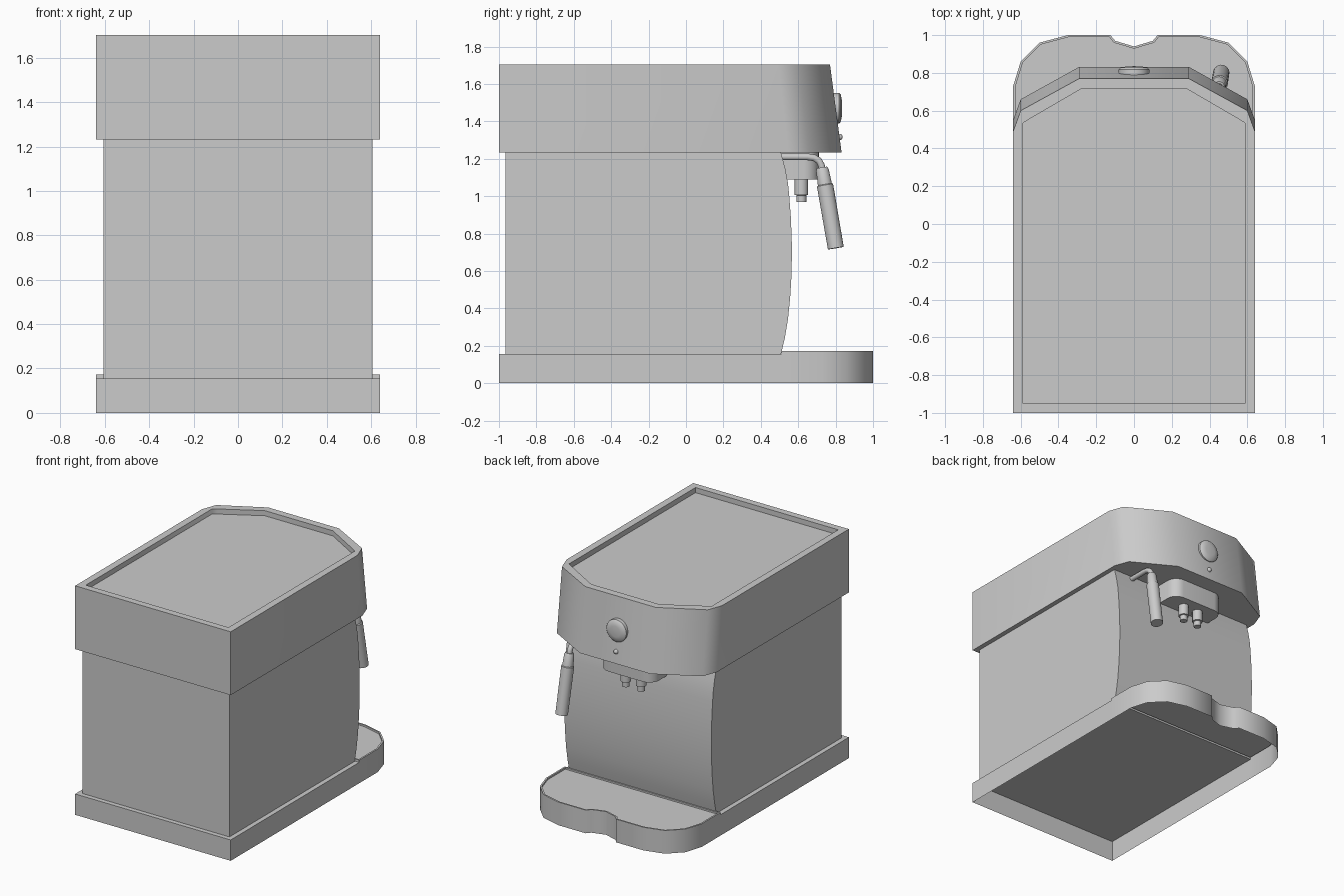
import bpy, bmesh, math
from mathutils import Vector

if "Cube" in bpy.data.objects:
    bpy.data.objects.remove(bpy.data.objects["Cube"])

grey = bpy.data.materials.new("light_grey")
grey.diffuse_color = (0.6, 0.6, 0.6, 1)
grey.use_nodes = True
grey.node_tree.nodes["Principled BSDF"].inputs["Base Color"].default_value = grey.diffuse_color


def finish(name, bm, angle=60):
    bmesh.ops.recalc_face_normals(bm, faces=bm.faces)
    me = bpy.data.meshes.new(name)
    bm.to_mesh(me)
    bm.free()
    me.materials.append(grey)
    ob = bpy.data.objects.new(name, me)
    bpy.context.collection.objects.link(ob)
    bpy.ops.object.select_all(action='DESELECT')
    ob.select_set(True)
    bpy.context.view_layer.objects.active = ob
    bpy.ops.object.shade_smooth_by_angle(angle=math.radians(angle))
    return ob


def mirrored(half):
    """Right half outline, back to front, closed by its left copy."""
    return half + [(-x, y) for x, y in reversed(half) if x > 0]


def loft(name, rings, cap_start=True, open_y=None, angle=60):
    """Skin rings of 3D points; optionally leave out low walls lying at open_y."""
    bm = bmesh.new()
    vs = [[bm.verts.new(p) for p in r] for r in rings]
    n = len(vs[0])
    for a, b in zip(vs, vs[1:]):
        for i in range(n):
            j = (i + 1) % n
            quad = (a[i], a[j], b[j], b[i])
            if open_y is not None and a[i].co.z < 0.1 and all(
                    abs(v.co.y - open_y) < 1e-4 for v in quad):
                continue
            bm.faces.new(quad)
    if cap_start:
        bm.faces.new(vs[0])
    bm.faces.new(vs[-1])
    return finish(name, bm, angle)


def at(outline, z):
    return [(x, y, z) for x, y in outline]


def lathe(name, start, end, profile, n=24):
    """Turned part along start-end; profile holds (fraction, radius)."""
    a, b = Vector(start), Vector(end)
    q = (b - a).to_track_quat('Z', 'Y')
    rings = [[a.lerp(b, t) + q @ Vector((r * math.cos(k * math.tau / n),
                                         r * math.sin(k * math.tau / n), 0))
              for k in range(n)] for t, r in profile]
    return loft(name, rings, angle=40)


# Base: open-bottomed shell behind, raised drip tray in front
SPLIT = 0.51
plinth = mirrored([(0.64, -1), (0.64, SPLIT)])
loft("base_plinth", [at(plinth, 0), at(plinth, 0.155)], cap_start=False, open_y=SPLIT)

tray = mirrored([(0.64, SPLIT), (0.64, 0.73), (0.60, 0.86), (0.50, 0.96),
                 (0.35, 1.0), (0.125, 1.0), (0.10, 0.97), (0, 0.94)])
well = mirrored([(0.628, SPLIT + 0.012), (0.628, 0.727), (0.589, 0.854), (0.494, 0.95),
                 (0.348, 0.989), (0.13, 0.989), (0.107, 0.96), (0, 0.928)])
loft("drip_tray", [at(tray, 0), at(tray, 0.155), at(tray, 0.172), at(well, 0.172),
                   at(well, 0.16)], cap_start=False, open_y=SPLIT)

# Body: side profile with a bowed front, extruded across x
profile = [(-0.965, 0.155), (0.508, 0.155), (0.528, 0.24), (0.545, 0.34), (0.557, 0.46),
           (0.565, 0.59), (0.566, 0.74), (0.561, 0.88), (0.552, 1.0), (0.545, 1.07),
           (0.53, 1.15), (0.508, 1.232), (-0.965, 1.232)]
loft("body", [[(x, y, z) for y, z in profile] for x in (-0.605, 0.605)], angle=30)

# Head: sloping front and a recessed top tray
low = mirrored([(0.64, -1), (0.64, 0.55), (0.60, 0.66), (0.29, 0.832)])
high = mirrored([(0.64, -1), (0.64, 0.49), (0.60, 0.60), (0.29, 0.77)])
lid = mirrored([(0.587, -0.95), (0.587, 0.535), (0.555, 0.555), (0.28, 0.715)])
loft("head", [at(low, 1.232), at(high, 1.703), at(lid, 1.703), at(lid, 1.665)])

# Brew group under the head, with rounded front corners
corner = [(0.14 + 0.08 * math.cos(a), 0.63 + 0.08 * math.sin(a))
          for a in [k * math.pi / 12 for k in range(7)]]
group = mirrored([(0.22, 0.50)] + corner)
loft("brew_group", [at(group, 1.088), at(group, 1.234)])

# Twin coffee nozzles
for side, x in (("left", -0.063), ("right", 0.063)):
    lathe(side + "_nozzle", (x, 0.617, 1.09), (x, 0.617, 0.968),
          [(0, 0.036), (0.68, 0.036), (0.70, 0.026), (1, 0.026)])

# Control knob and indicator button
lathe("knob", (0, 0.77, 1.47), (0, 0.834, 1.47),
      [(0, 0.082), (0.75, 0.082), (0.9, 0.072), (1, 0.04)], 32)
lathe("button", (0, 0.80, 1.316), (0, 0.837, 1.316),
      [(0, 0.017), (0.7, 0.017), (0.9, 0.012), (1, 0.005)], 16)

# Steam wand: bent pipe and gripped handle
path = [(0.45, 0.50, 1.21), (0.45, 0.65, 1.21), (0.45, 0.685, 1.205),
        (0.45, 0.71, 1.19), (0.45, 0.724, 1.165), (0.45, 0.73, 1.13)]
cu = bpy.data.curves.new("steam_pipe", 'CURVE')
cu.dimensions = '3D'
cu.bevel_depth = 0.019
cu.bevel_resolution = 3
cu.use_fill_caps = True
sp = cu.splines.new('POLY')
sp.points.add(len(path) - 1)
for p, co in zip(sp.points, path):
    p.co = (*co, 1)
cu.materials.append(grey)
bpy.context.collection.objects.link(bpy.data.objects.new("steam_pipe", cu))

lathe("steam_wand_handle", (0.45, 0.727, 1.153), (0.462, 0.801, 0.722),
      [(0, 0.028), (0.03, 0.034), (0.21, 0.038), (0.22, 0.044), (1, 0.043)])
